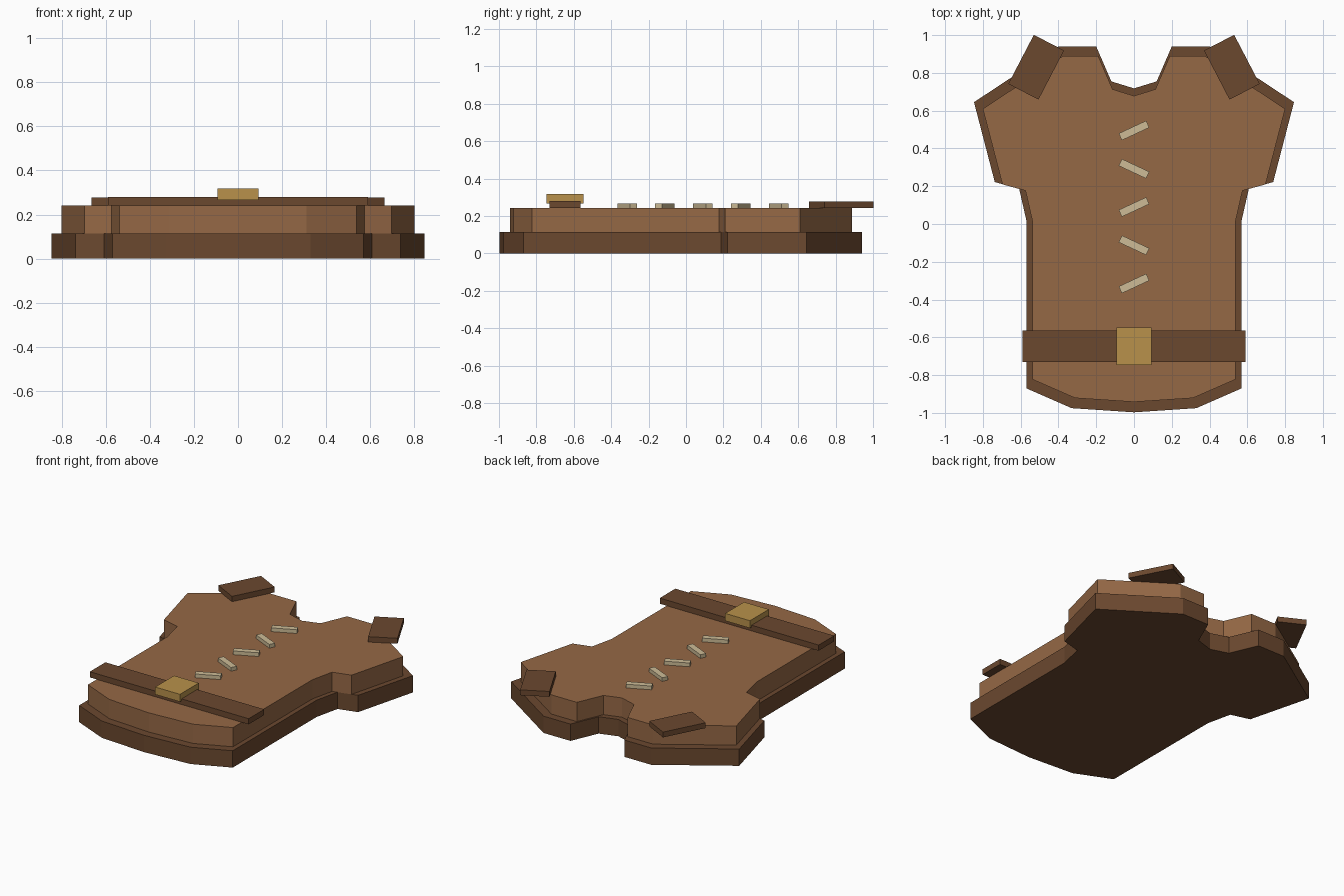
import bpy
import bmesh
from math import radians
from mathutils import Matrix

cube = bpy.data.objects.get("Cube")
if cube:
    bpy.data.objects.remove(cube, do_unlink=True)


def material(name, rgb):
    mat = bpy.data.materials.new(name)
    mat.use_nodes = True
    colour = (*rgb, 1)
    mat.diffuse_color = colour
    mat.node_tree.nodes["Principled BSDF"].inputs["Base Color"].default_value = colour
    return mat


leather = material("tan leather", (0.30, 0.138, 0.06))
dark_leather = material("dark leather", (0.147, 0.065, 0.028))
brass = material("brass", (0.48, 0.285, 0.07))
cord = material("pale cord", (0.61, 0.50, 0.305))


def finish(name, bm, mat):
    bmesh.ops.recalc_face_normals(bm, faces=bm.faces)
    mesh = bpy.data.meshes.new(name)
    bm.to_mesh(mesh)
    bm.free()
    mesh.materials.append(mat)
    obj = bpy.data.objects.new(name, mesh)
    bpy.context.collection.objects.link(obj)
    return obj


def slab(name, outline, scale, bottom, top, mat):
    """Extrude a flat outline between two heights."""
    bm = bmesh.new()
    face = bm.faces.new([bm.verts.new((x * scale, y * scale, bottom)) for x, y in outline])
    side = bmesh.ops.extrude_face_region(bm, geom=[face], use_keep_orig=True)
    moved = [v for v in side["geom"] if isinstance(v, bmesh.types.BMVert)]
    bmesh.ops.translate(bm, verts=moved, vec=(0, 0, top - bottom))
    return finish(name, bm, mat)


def box(name, centre, size, bottom, top, mat, angle=0):
    """Box turned about the vertical axis."""
    bm = bmesh.new()
    place = (Matrix.Translation((*centre, (bottom + top) / 2))
             @ Matrix.Rotation(radians(angle), 4, "Z")
             @ Matrix.Diagonal((*size, top - bottom, 1)))
    bmesh.ops.create_cube(bm, size=1, matrix=place)
    return finish(name, bm, mat)


# Half outline of the vest from hem to neckline, mirrored to the other side
half = [(0, -0.997), (0.33, -0.975), (0.57, -0.87), (0.57, 0.02), (0.608, 0.187),
        (0.737, 0.222), (0.847, 0.645), (0.4, 0.94), (0.2, 0.94), (0.12, 0.755), (0, 0.718)]
outline = half + [(-x, y) for x, y in half[-2:0:-1]]

# Body layers
slab("backing", outline, 1, 0, 0.113, dark_leather)
slab("vest_front", outline, 0.945, 0.113, 0.242, leather)

# Shoulder straps
for side, label in ((1, "left"), (-1, "right")):
    box(f"{label}_shoulder_strap", (side * 0.518, 0.83), (0.18, 0.293),
        0.242, 0.278, dark_leather, side * 27.5)

# Belt and buckle
box("belt", (0, -0.647), (1.18, 0.165), 0.242, 0.28, dark_leather)
box("buckle", (0, -0.647), (0.184, 0.2), 0.267, 0.317, brass)

# Zigzag lacing
for i in range(5):
    box(f"lace_{i + 1}", (0, 0.495 - i * 0.2025), (0.16, 0.04),
        0.242, 0.267, cord, 25 if i % 2 == 0 else -25)
